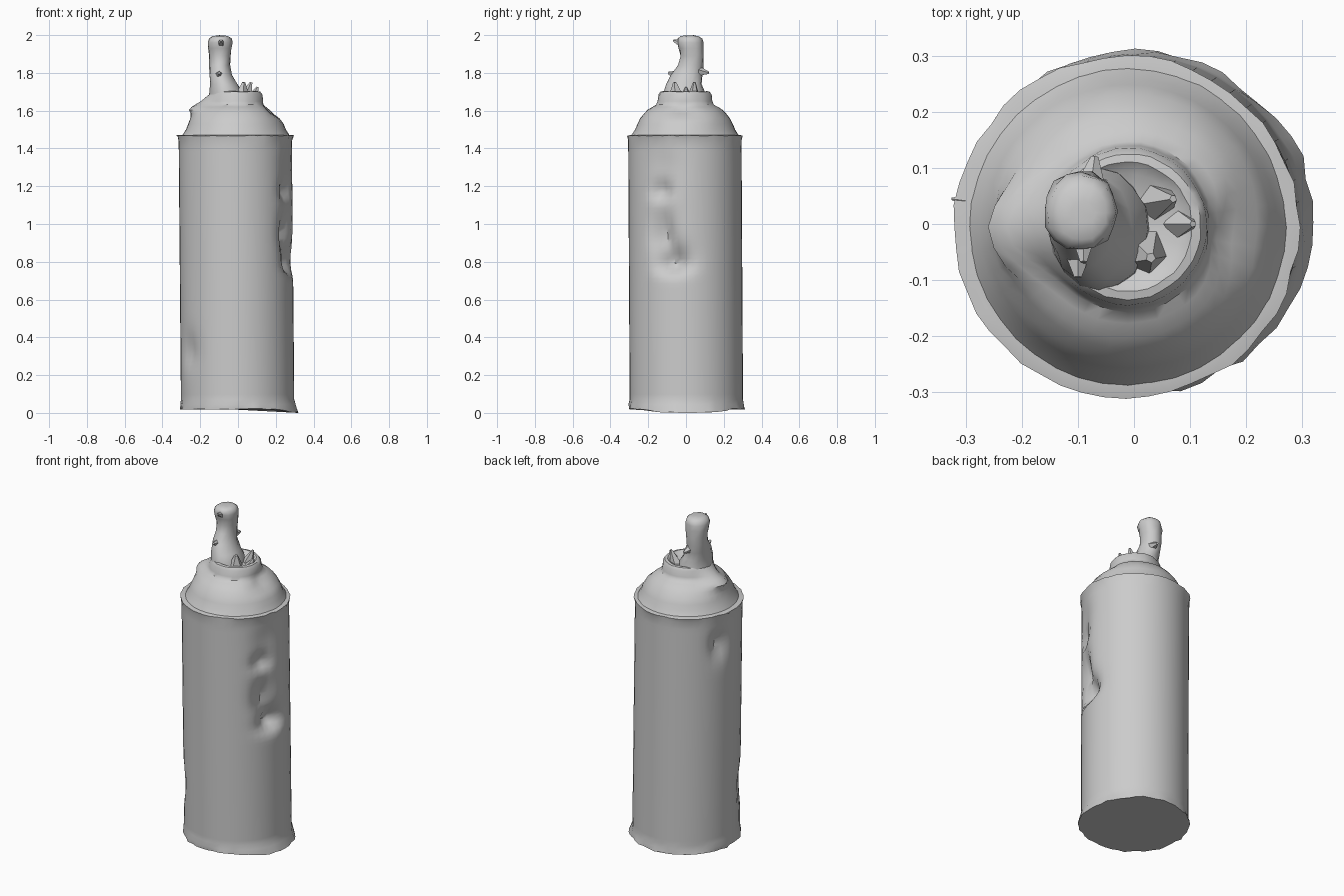
import bpy, bmesh, math, random
from mathutils import Vector

random.seed(4)


def angle_gap(a, b):
    return (a - b + math.pi) % (2 * math.pi) - math.pi


def loft(name, rings, segs, dents=(), jitter=0.0, cap_start=True, cap_end=True, sharp=40):
    """Skin elliptical rings (z, cx, cy, rx, ry[, jitter]); dents push the wall in or out."""
    bm = bmesh.new()
    loops = []
    for ring in rings:
        z, cx, cy, rx, ry = ring[:5]
        wob = ring[5] if len(ring) > 5 else jitter
        loop = []
        for i in range(segs):
            a = 2 * math.pi * i / segs
            push = random.uniform(-wob, wob)
            for da, dz, depth, sa, up, down in dents:
                sz = up if z > dz else down
                push -= depth * math.exp(-(angle_gap(a, da) / sa) ** 2 - ((z - dz) / sz) ** 2)
            loop.append(bm.verts.new((cx + (rx + push) * math.cos(a),
                                      cy + (ry + push) * math.sin(a),
                                      z + random.uniform(-wob, wob) * 0.6)))
        loops.append(loop)
    for lo, hi in zip(loops, loops[1:]):
        for i in range(segs):
            j = (i + 1) % segs
            bm.faces.new((lo[i], lo[j], hi[j], hi[i]))
    if cap_start:
        bm.faces.new(loops[0][::-1])
    if cap_end:
        bm.faces.new(loops[-1])
    return finish(name, bm, sharp)


def finish(name, bm, sharp):
    mesh = bpy.data.meshes.new(name)
    bm.to_mesh(mesh)
    bm.free()
    obj = bpy.data.objects.new(name, mesh)
    bpy.context.collection.objects.link(obj)
    bpy.ops.object.select_all(action='DESELECT')
    obj.select_set(True)
    bpy.context.view_layer.objects.active = obj
    bpy.ops.object.shade_smooth_by_angle(angle=math.radians(sharp))
    return obj


def shard(name, base, tip, radius):
    """Small broken spike from base to tip."""
    base, tip = Vector(base), Vector(tip)
    axis = tip - base
    bm = bmesh.new()
    bmesh.ops.create_cone(bm, cap_ends=True, segments=5, radius1=radius,
                          radius2=radius * 0.2, depth=axis.length)
    bmesh.ops.transform(bm, verts=bm.verts, matrix=axis.to_track_quat('Z', 'Y').to_matrix().to_4x4())
    bmesh.ops.translate(bm, verts=bm.verts, vec=(base + tip) / 2)
    return finish(name, bm, 30)


# Cylindrical wall, leaning slightly left, with dents on the right and rear left
wall_dents = [
    (-0.22, 0.79, 0.085, 0.26, 0.09, 0.045),
    (-0.42, 0.94, 0.055, 0.20, 0.13, 0.08),
    (-0.45, 1.17, 0.045, 0.16, 0.06, 0.04),
    (-0.38, 1.30, 0.015, 0.25, 0.10, 0.10),
    (2.78, 1.28, 0.040, 0.14, 0.08, 0.09),
    (3.70, 0.32, 0.025, 0.20, 0.10, 0.08),
]
wall = [(0.02, 0.002, 0.002, 0.308, 0.306, 0.006), (0.045, 0.0, 0.002, 0.305, 0.304, 0.003)]
steps = 52
for k in range(1, steps):
    t = k / steps
    wall.append((0.045 + 1.385 * t, -0.002 - 0.012 * t, 0.002 - 0.008 * t, 0.300, 0.300))
wall += [(1.445, -0.014, -0.006, 0.302, 0.301, 0.001),
         (1.468, -0.014, -0.006, 0.307, 0.305, 0.004),
         (1.472, -0.014, -0.006, 0.285, 0.285)]
can_body = loft("can_body", wall, 48, wall_dents)

# Bottom edge kicks out and dips at the right
for v in can_body.data.vertices:
    if v.co.z < 0.035 and v.co.x > 0.18:
        f = (v.co.x - 0.18) / 0.13
        v.co.z = max(0.0, v.co.z - 0.02 * f)
        v.co.x += 0.013 * f

# Domed shoulder with valve cup, bulging at the left and sunken at the right
dome_dents = [
    (3.15, 1.625, -0.065, 0.42, 0.035, 0.04),
    (-0.10, 1.60, 0.040, 0.38, 0.025, 0.03),
]
dome_profile = [(1.46, 0.288), (1.475, 0.280), (1.50, 0.264), (1.53, 0.253), (1.56, 0.237),
                (1.585, 0.217), (1.605, 0.198), (1.62, 0.172), (1.632, 0.152), (1.65, 0.145),
                (1.685, 0.140), (1.70, 0.130), (1.703, 0.115), (1.685, 0.095), (1.675, 0.03)]
loft("shoulder_dome", [(z, -0.011, -0.005, r, r) for z, r in dome_profile], 40,
     dome_dents, jitter=0.0015)

# Bent spray nozzle, wide at the foot and rounded on top
nozzle = [(1.64, -0.065, -0.01, 0.095, 0.112), (1.70, -0.062, -0.01, 0.088, 0.108),
          (1.74, -0.075, -0.01, 0.074, 0.094), (1.79, -0.092, 0.005, 0.060, 0.083),
          (1.84, -0.097, 0.025, 0.056, 0.066), (1.89, -0.097, 0.033, 0.058, 0.063),
          (1.93, -0.096, 0.028, 0.064, 0.066), (1.96, -0.095, 0.022, 0.066, 0.070),
          (1.982, -0.094, 0.020, 0.060, 0.065), (1.994, -0.092, 0.020, 0.044, 0.048),
          (1.998, -0.090, 0.020, 0.020, 0.022)]
loft("nozzle", nozzle, 16, jitter=0.003, sharp=50)

# Ragged edges: nozzle spout, back fin, crumpled pieces in the cup
shards = [
    ("nozzle_spout", (-0.09, 0.0, 1.945), (-0.09, -0.068, 1.972), 0.032),
    ("nozzle_back_fin", (-0.08, 0.05, 1.81), (-0.07, 0.12, 1.80), 0.035),
    ("nozzle_front_fin", (-0.10, -0.03, 1.78), (-0.10, -0.095, 1.80), 0.035),
    ("cup_fragment_1", (0.04, 0.04, 1.67), (0.07, 0.045, 1.75), 0.035),
    ("cup_fragment_2", (0.02, -0.05, 1.67), (0.03, -0.06, 1.75), 0.045),
    ("cup_fragment_3", (0.08, 0.00, 1.67), (0.105, 0.0, 1.725), 0.030),
    ("rim_burr", (-0.29, 0.04, 1.46), (-0.325, 0.045, 1.468), 0.012),
]
for args in shards:
    shard(*args)
